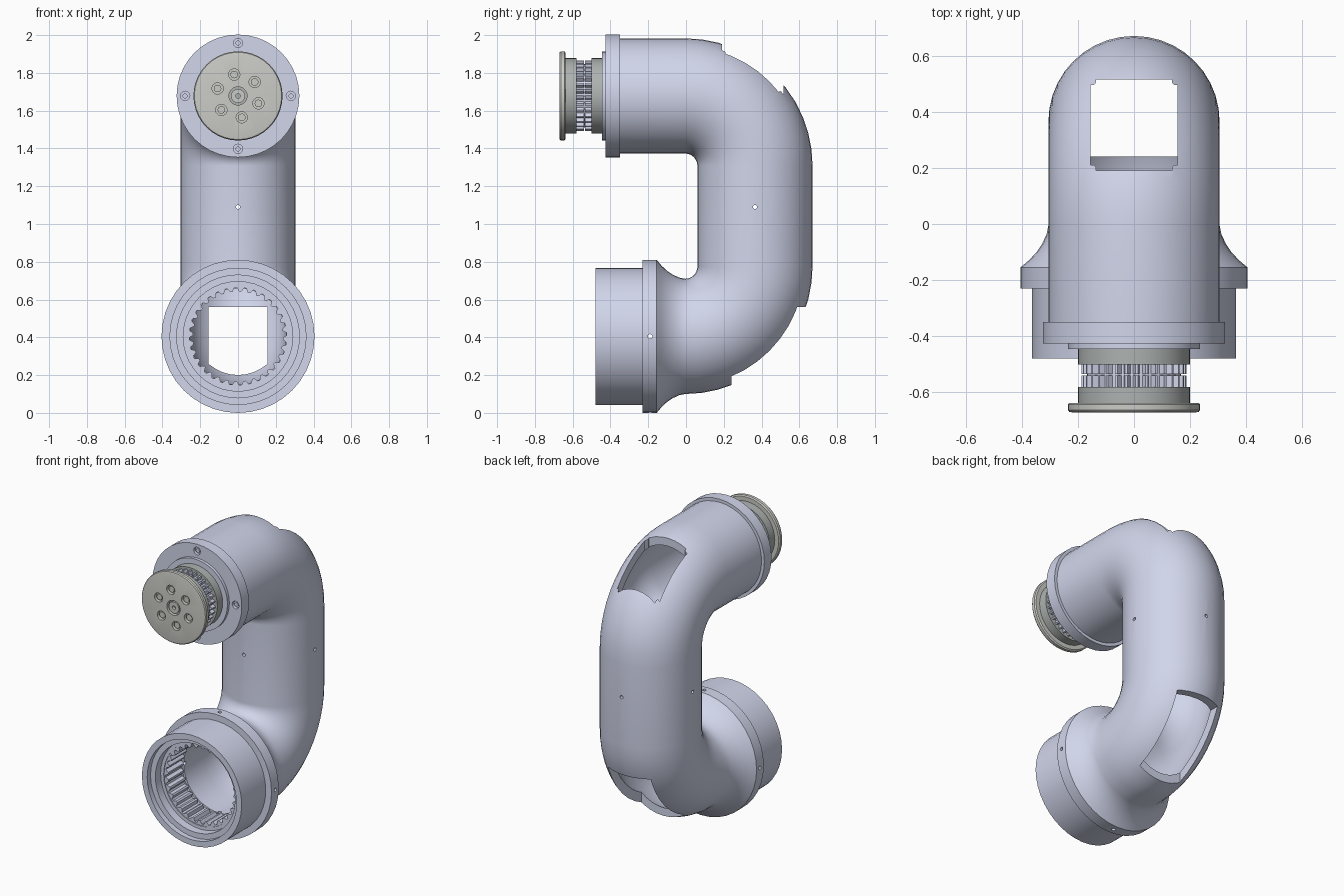
import bpy, bmesh
from math import sin, cos, pi
from mathutils import Matrix, Vector

if "Cube" in bpy.data.objects:
    bpy.data.objects.remove(bpy.data.objects["Cube"])

SEG = 40
LOW, TOP = 0.405, 1.678          # heights of the two horizontal arms
BEND, BY = 0.37, -0.005          # bend radius and y of the bend centres


def material(name, rgb):
    m = bpy.data.materials.new(name)
    m.diffuse_color = (*rgb, 1)
    m.use_nodes = True
    m.node_tree.nodes["Principled BSDF"].inputs["Base Color"].default_value = m.diffuse_color
    return m


SHELL = material("shell_lavender", (0.64, 0.67, 0.83))
DISC = material("disc_grey", (0.60, 0.60, 0.57))
DARK = material("ring_grey", (0.42, 0.45, 0.44))


def finish(name, bm, mat=None):
    bmesh.ops.recalc_face_normals(bm, faces=bm.faces)
    me = bpy.data.meshes.new(name)
    bm.to_mesh(me)
    bm.free()
    ob = bpy.data.objects.new(name, me)
    bpy.context.collection.objects.link(ob)
    if mat:
        me.materials.append(mat)
    return ob


def smooth(ob):
    bpy.ops.object.select_all(action='DESELECT')
    ob.select_set(True)
    bpy.context.view_layer.objects.active = ob
    bpy.ops.object.shade_smooth_by_angle(angle=0.6)


def sweep(name, stations, mat):
    """Closed loop of rings; each station is (y, z, travel angle, radius)."""
    bm = bmesh.new()
    rings = []
    for y, z, a, r in stations:
        rings.append([bm.verts.new((r * cos(t), y - r * sin(t) * sin(a), z + r * sin(t) * cos(a)))
                      for t in (2 * pi * i / SEG for i in range(SEG))])
    for k, ra in enumerate(rings):
        rb = rings[(k + 1) % len(rings)]
        for i in range(SEG):
            j = (i + 1) % SEG
            bm.faces.new((ra[i], ra[j], rb[j], rb[i]))
    return finish(name, bm, mat)


def lathe(name, z, profile, mat):
    ob = sweep(name, [(y, z, 0, r) for y, r in profile], mat)
    smooth(ob)
    return ob


def toothed_ring(name, z, y0, y1, plain, valley, peak, n, mat):
    """Ring with one plain wall and one toothed wall."""
    bm = bmesh.new()
    count = n * 4
    loops = []
    for y, toothed in ((y0, 1), (y1, 1), (y1, 0), (y0, 0)):
        loop = []
        for i in range(count):
            r = (valley, peak)[i % 4 > 1] if toothed else plain
            t = 2 * pi * (i + 0.5) / count
            loop.append(bm.verts.new((r * cos(t), y, z + r * sin(t))))
        loops.append(loop)
    for k in range(4):
        a, b = loops[k], loops[(k + 1) % 4]
        for i in range(count):
            j = (i + 1) % count
            bm.faces.new((a[i], a[j], b[j], b[i]))
    return finish(name, bm, mat)


def rod(bm, p0, p1, r, sides=12):
    p0, p1 = Vector(p0), Vector(p1)
    d = p1 - p0
    m = Matrix.Translation((p0 + p1) / 2) @ d.to_track_quat('Z', 'Y').to_matrix().to_4x4()
    bmesh.ops.create_cone(bm, cap_ends=True, segments=sides, radius1=r, radius2=r,
                          depth=d.length, matrix=m)


def box(bm, lo, hi):
    lo, hi = Vector(lo), Vector(hi)
    m = Matrix.Translation((lo + hi) / 2) @ Matrix.Diagonal((*(hi - lo), 1))
    return bmesh.ops.create_cube(bm, size=1, matrix=m)['verts']


def cut(ob, bm):
    cutter = finish("cutter", bm)
    cutter.hide_render = True
    mod = ob.modifiers.new("cut", 'BOOLEAN')
    mod.object, mod.operation, mod.solver = cutter, 'DIFFERENCE', 'EXACT'
    bpy.context.view_layer.objects.active = ob
    bpy.ops.object.modifier_apply(modifier=mod.name)
    bpy.data.objects.remove(cutter)
    smooth(ob)


def bends(r):
    """Both elbows with the straight column between them."""
    out = []
    for cz, a0 in ((LOW + BEND, 0), (TOP - BEND, pi / 2)):
        for i in range(13):
            a = a0 + pi / 2 * i / 12
            out.append((BY + BEND * sin(a), cz - BEND * cos(a), a, r))
    return out


# Hollow C-shaped shell with flared collar, socket and flange
low = lambda pts: [(y, LOW, 0, r) for y, r in pts]
top = lambda pts: [(y, TOP, pi, r) for y, r in pts]
shell = sweep("arm_shell",
    low([(-.48, .363), (-.23, .363), (-.23, .405), (-.155, .405), (-.13, .375),
         (-.10, .347), (-.07, .327), (-.035, .311)])
    + bends(.305)
    + top([(-.35, .305), (-.35, .325), (-.425, .325), (-.425, .1), (-.39, .1), (-.39, .255)])
    + bends(.255)[::-1]
    + low([(-.2, .255), (-.2, .268), (-.39, .268), (-.39, .29), (-.445, .29),
           (-.445, .325), (-.48, .325)]), SHELL)

# Openings in the two elbows
bm = bmesh.new()
verts = box(bm, (-.155, .19, 1.42), (.155, .515, 2.3))
edges = [e for e in bm.edges if abs(e.verts[0].co.z - e.verts[1].co.z) > .1]
bmesh.ops.bevel(bm, geom=edges, offset=.02, segments=3, affect='EDGES')
box(bm, (-.155, .24, -.3), (.155, 1, .56))

# Small radial holes in column, collar and flange
for i in range(4):
    c, s = round(cos(i * pi / 2)), round(sin(i * pi / 2))
    mid = Vector((0, .365, 1.09))
    rod(bm, mid + Vector((c, s, 0)) * .235, mid + Vector((c, s, 0)) * .33, .011)
    mid = Vector((0, -.19, LOW))
    rod(bm, mid + Vector((c, 0, s)) * .235, mid + Vector((c, 0, s)) * .43, .012)
    rod(bm, (c * .28, -.44, TOP + s * .28), (c * .28, -.405, TOP + s * .28), .025)
cut(shell, bm)

# Flange screws
bm = bmesh.new()
for i in range(4):
    x, z = .28 * cos(i * pi / 2), TOP + .28 * sin(i * pi / 2)
    rod(bm, (x, -.418, z), (x, -.40, z), .017, 4)
finish("flange_screws", bm, SHELL)

# Internal spline of the socket
toothed_ring("socket_teeth", LOW, -.385, -.225, .272, .258, .238, 32, SHELL)

# Coupling stack on the upper flange
lathe("coupling_base", TOP, [(-.42, .09), (-.42, .235), (-.445, .235), (-.445, .09)], SHELL)
lathe("inner_ring", TOP, [(-.44, .1), (-.44, .2), (-.50, .2), (-.50, .1)], DARK)
lathe("spline_core", TOP, [(-.49, .1), (-.49, .168), (-.59, .168), (-.59, .1)], SHELL)
toothed_ring("spline_row_back", TOP, -.534, -.497, .12, .166, .187, 32, SHELL)
toothed_ring("spline_row_front", TOP, -.582, -.54, .12, .166, .187, 32, SHELL)
lathe("outer_ring", TOP, [(-.58, .1), (-.58, .2), (-.637, .2), (-.637, .1)], DARK)

# End disc with six screw holes and a centre bore
disc = lathe("end_disc", TOP, [(-.637, .048), (-.637, .228), (-.643, .236), (-.662, .236),
                               (-.669, .231), (-.671, .222), (-.671, .048)], DISC)
bolts = [(.115 * cos(a), TOP + .115 * sin(a))
         for a in (pi * (100 + 60 * i) / 180 for i in range(6))]
bm = bmesh.new()
for x, z in bolts:
    rod(bm, (x, -.70, z), (x, -.648, z), .03, 16)
cut(disc, bm)
bm = bmesh.new()
for x, z in bolts:
    rod(bm, (x, -.662, z), (x, -.64, z), .02, 16)
smooth(finish("disc_screws", bm, DISC))
lathe("centre_bush", TOP, [(-.60, .012), (-.60, .037), (-.667, .037), (-.667, .012)], DISC)
bm = bmesh.new()
rod(bm, (0, -.60, TOP), (0, -.645, TOP), .11, 24)
smooth(finish("centre_plug", bm, DARK))
